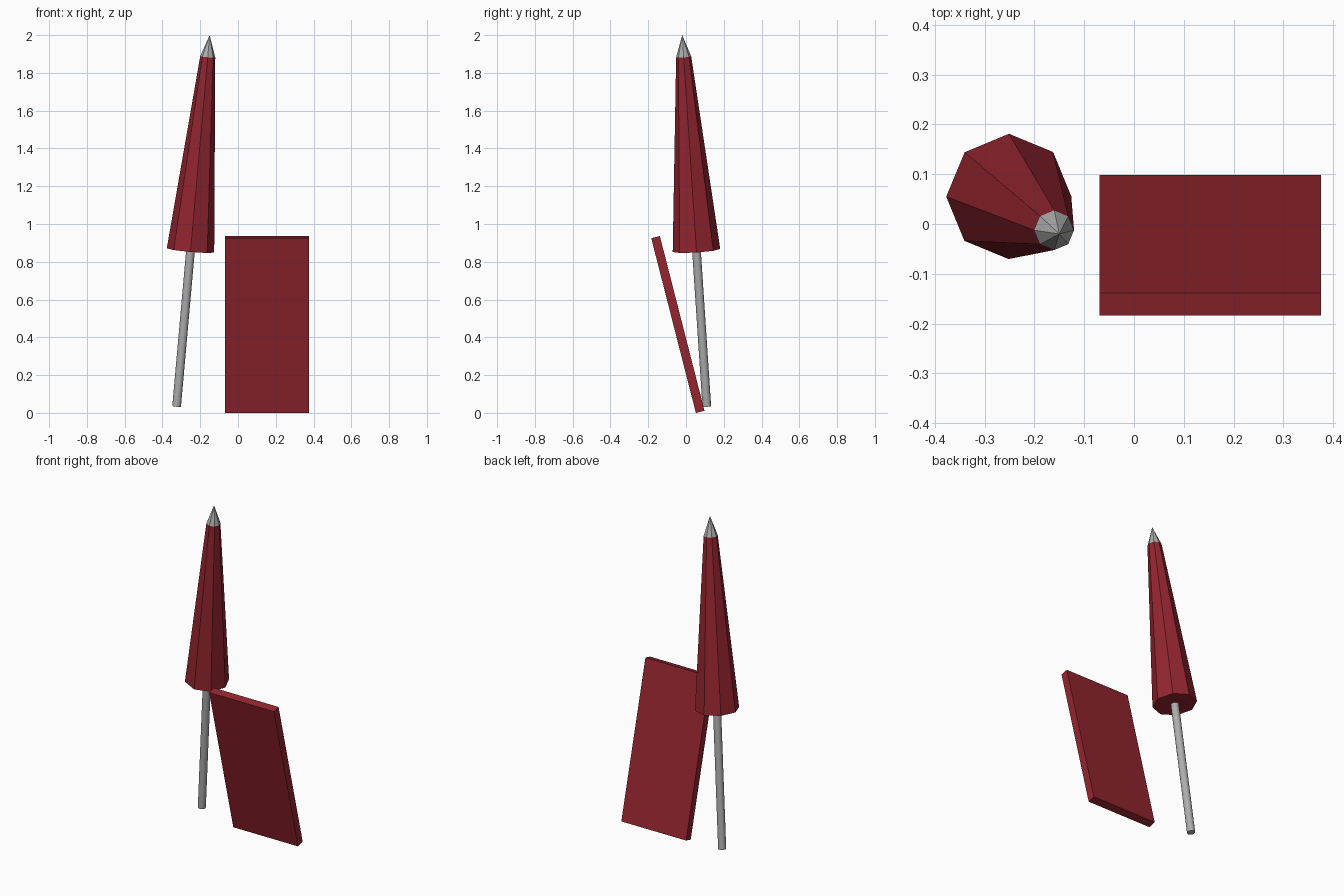
import bpy
from mathutils import Vector

cube = bpy.data.objects.get("Cube")
if cube:
    bpy.data.objects.remove(cube, do_unlink=True)


def make_material(name, color):
    mat = bpy.data.materials.new(name)
    mat.diffuse_color = (*color, 1)
    mat.use_nodes = True
    mat.node_tree.nodes["Principled BSDF"].inputs["Base Color"].default_value = (*color, 1)
    return mat


red = make_material("dark red fabric", (0.29, 0.018, 0.028))
grey = make_material("grey metal", (0.42, 0.42, 0.42))

# Leaning line shared by all the parasol parts
foot = Vector((-0.325, 0.11, 0.034))
tip = Vector((-0.15, -0.02, 2.0))
lean = Vector((0, 0, 1)).rotation_difference(tip - foot)


def on_axis(z):
    return foot.lerp(tip, (z - foot.z) / (tip.z - foot.z))


def add_cone(name, z0, z1, r0, r1, sides, mat):
    a, b = on_axis(z0), on_axis(z1)
    bpy.ops.mesh.primitive_cone_add(vertices=sides, radius1=r0, radius2=r1,
                                    depth=(b - a).length, location=(a + b) / 2,
                                    rotation=lean.to_euler())
    obj = bpy.context.object
    obj.name = name
    obj.data.materials.append(mat)
    return obj


# Parasol: pole, folded canopy and pointed finial
add_cone("pole", foot.z, 1.87, 0.023, 0.023, 16, grey)
bpy.ops.object.shade_smooth_by_angle()
add_cone("folded_canopy", 0.86, 1.885, 0.126, 0.04, 8, red)
add_cone("finial", 1.885, tip.z, 0.04, 0, 8, grey)

# Leaning board
bpy.ops.mesh.primitive_cube_add(size=1, location=(0.153, -0.043, 0.468),
                                rotation=(0.25, 0, 0))
board = bpy.context.object
board.name = "leaning_board"
board.scale = (0.444, 0.047, 0.955)
board.data.materials.append(red)
